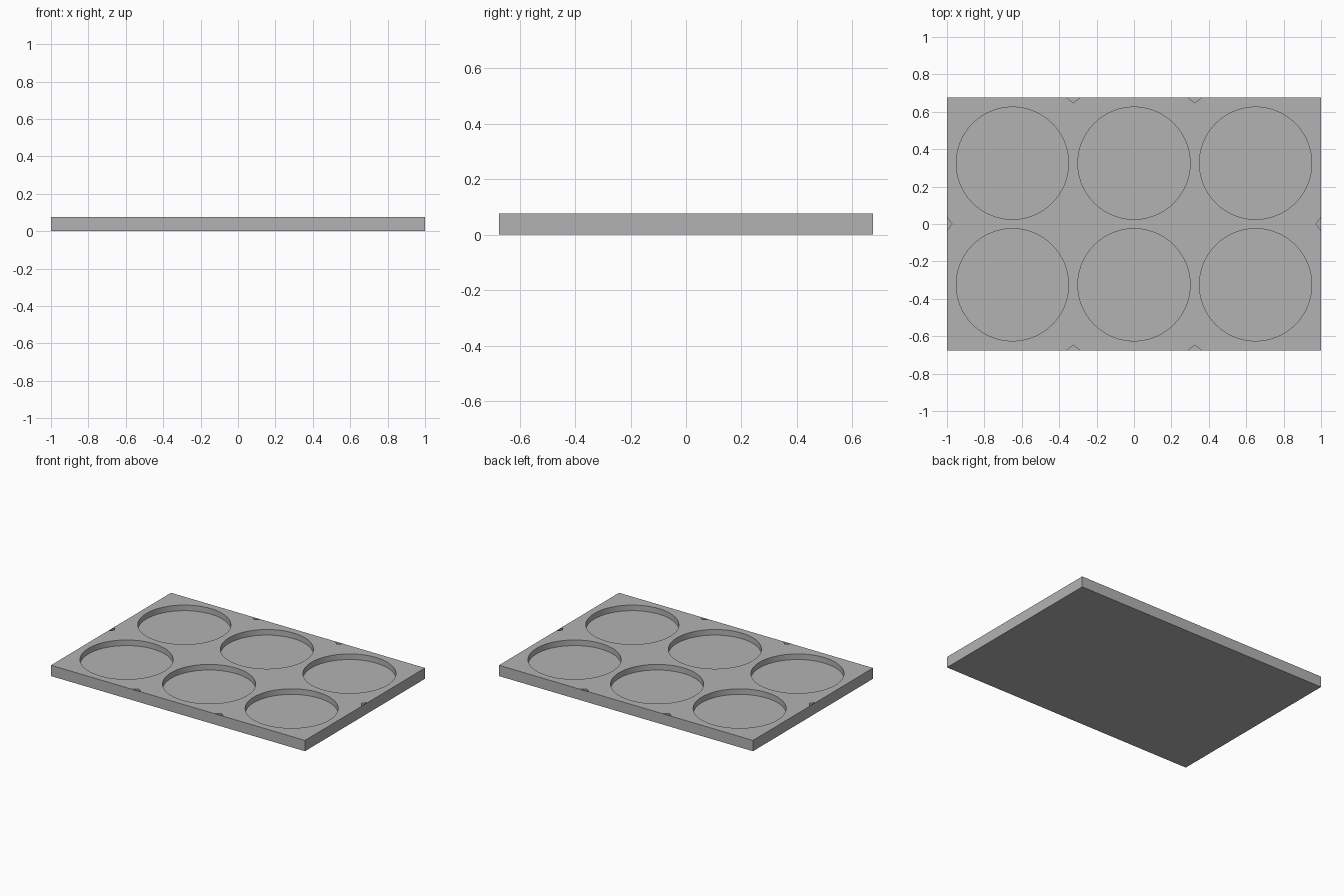
import bpy
import bmesh
from math import cos, sin, tau, radians
from mathutils import Vector

cube = bpy.data.objects.get("Cube")
if cube:
    bpy.data.objects.remove(cube, do_unlink=True)

HALF_X, HALF_Y, HEIGHT = 1.0, 0.675, 0.077
SPACING, RADIUS, POCKET_FLOOR = 0.65, 0.30, 0.037
NOTCH_DEPTH, NOTCH_HALF, NOTCH_FLOOR, SKIN = 0.027, 0.035, 0.037, 0.001

grey = bpy.data.materials.new("plain grey")
grey.use_nodes = True
colour = (0.45, 0.45, 0.45, 1)
grey.diffuse_color = colour
grey.node_tree.nodes["Principled BSDF"].inputs["Base Color"].default_value = colour


def prism(bm, outline, bottom, top):
    """Extrude an anticlockwise outline from bottom to top."""
    face = bm.faces.new([bm.verts.new((x, y, bottom)) for x, y in outline])
    raised = bmesh.ops.extrude_face_region(bm, geom=[face], use_keep_orig=True)
    verts = [v for v in raised["geom"] if isinstance(v, bmesh.types.BMVert)]
    bmesh.ops.translate(bm, verts=verts, vec=(0, 0, top - bottom))
    bmesh.ops.recalc_face_normals(bm, faces=bm.faces)


def make_object(name, bm):
    mesh = bpy.data.meshes.new(name)
    bm.to_mesh(mesh)
    bm.free()
    mesh.materials.append(grey)
    obj = bpy.data.objects.new(name, mesh)
    bpy.context.collection.objects.link(obj)
    return obj


def circle(cx, cy, radius, count=96):
    return [(cx + radius * cos(tau * i / count), cy + radius * sin(tau * i / count))
            for i in range(count)]


def notch(edge, inward):
    """Small triangle pointing inward, behind a thin outer skin."""
    edge, inward = Vector(edge), Vector(inward)
    along = Vector((-inward.y, inward.x)) * NOTCH_HALF
    base = edge + inward * SKIN
    return [base - along, edge + inward * NOTCH_DEPTH, base + along]


# Solid slab
bm = bmesh.new()
prism(bm, [(-HALF_X, -HALF_Y), (HALF_X, -HALF_Y), (HALF_X, HALF_Y), (-HALF_X, HALF_Y)],
      0, HEIGHT)
tray = make_object("tray", bm)

# Round pockets and edge notches
bm = bmesh.new()
for side in (-1, 1):
    for column in (-1, 0, 1):
        prism(bm, circle(column * SPACING, side * SPACING / 2, RADIUS),
              POCKET_FLOOR, HEIGHT + 0.1)
    for x in (-SPACING / 2, SPACING / 2):
        prism(bm, notch((x, side * HALF_Y), (0, -side)), NOTCH_FLOOR, HEIGHT + 0.1)
    prism(bm, notch((side * HALF_X, 0), (-side, 0)), NOTCH_FLOOR, HEIGHT + 0.1)
cutter = make_object("pocket_cutter", bm)
cutter.hide_render = True

cut = tray.modifiers.new("pockets", 'BOOLEAN')
cut.operation = 'DIFFERENCE'
cut.solver = 'EXACT'
cut.object = cutter

bpy.ops.object.select_all(action='DESELECT')
tray.select_set(True)
bpy.context.view_layer.objects.active = tray
bpy.ops.object.modifier_apply(modifier=cut.name)
bpy.data.objects.remove(cutter, do_unlink=True)
bpy.ops.object.shade_smooth_by_angle(angle=radians(30))
